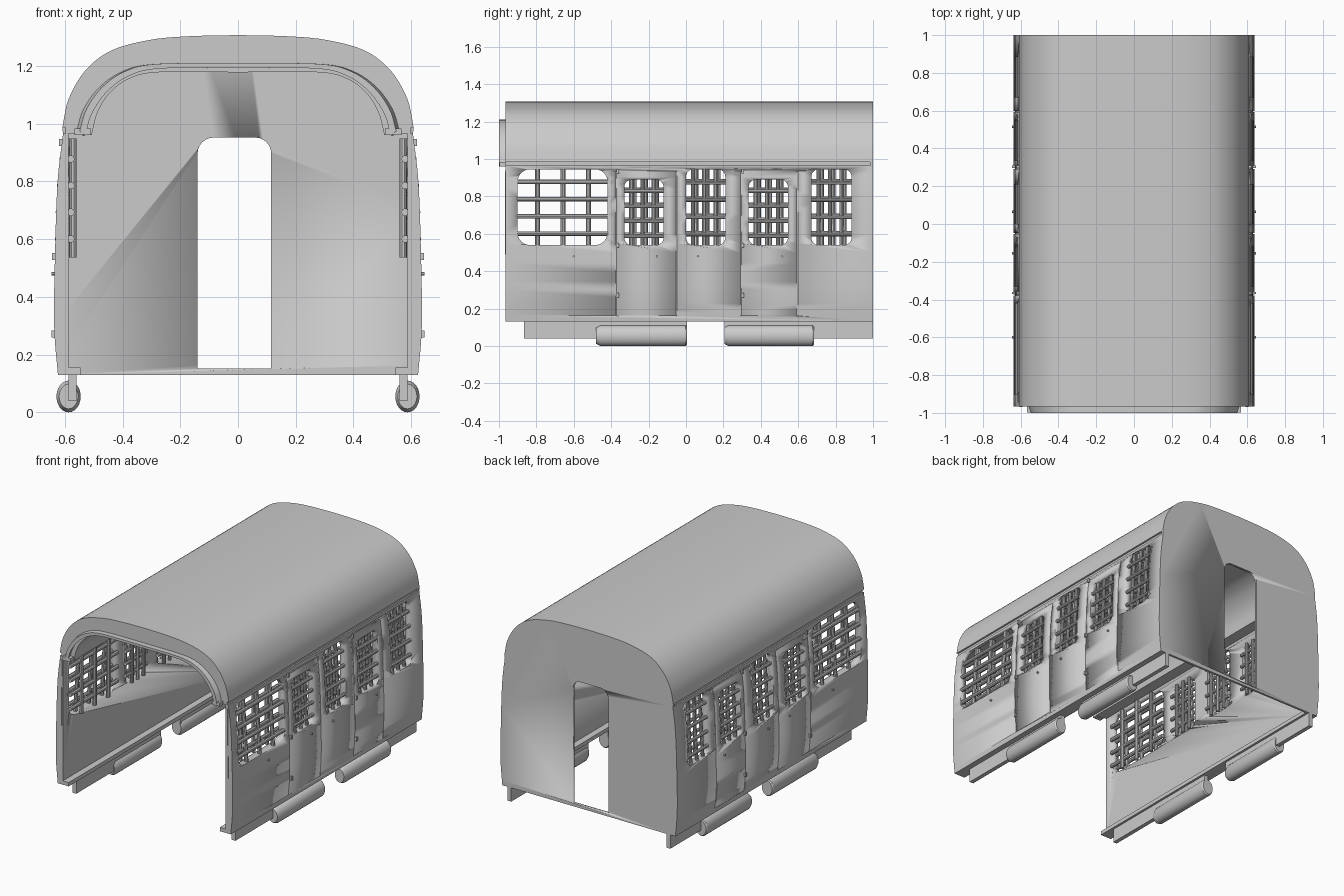
import bpy, bmesh, math
from mathutils import Vector

if "Cube" in bpy.data.objects:
    bpy.data.objects.remove(bpy.data.objects["Cube"])

grey = bpy.data.materials.new("light grey")
grey.diffuse_color = (0.6, 0.6, 0.6, 1)
grey.use_nodes = True
grey.node_tree.nodes["Principled BSDF"].inputs["Base Color"].default_value = grey.diffuse_color


def loft(bm, rings):
    """Skin closed rings of points and cap both ends."""
    vs = [[bm.verts.new(p) for p in r] for r in rings]
    n = len(vs[0])
    for a, b in zip(vs, vs[1:]):
        for i in range(n):
            bm.faces.new((a[i], a[(i + 1) % n], b[(i + 1) % n], b[i]))
    bm.faces.new(vs[0])
    bm.faces.new(vs[-1])


def prism_y(bm, xz, y0, y1):
    loft(bm, [[(x, y, z) for x, z in xz] for y in (y0, y1)])


def prism_x(bm, yz, x0, x1):
    loft(bm, [[(x, y, z) for y, z in yz] for x in (x0, x1)])


def box(bm, x0, x1, y0, y1, z0, z1):
    prism_y(bm, [(x0, z0), (x1, z0), (x1, z1), (x0, z1)], y0, y1)


def tube(bm, a, b, r, n=10):
    a, b = Vector(a), Vector(b)
    q = (b - a).to_track_quat('Z', 'Y')
    ring = [q @ Vector((r * math.cos(2 * math.pi * i / n), r * math.sin(2 * math.pi * i / n), 0))
            for i in range(n)]
    loft(bm, [[a + p for p in ring], [b + p for p in ring]])


def finish(name, bm, mirror=False, cutter=None):
    bmesh.ops.recalc_face_normals(bm, faces=bm.faces)
    me = bpy.data.meshes.new(name)
    bm.to_mesh(me)
    bm.free()
    ob = bpy.data.objects.new(name, me)
    bpy.context.collection.objects.link(ob)
    me.materials.append(grey)
    if cutter:
        m = ob.modifiers.new("openings", 'BOOLEAN')
        m.operation, m.solver, m.object = 'DIFFERENCE', 'EXACT', cutter
    if mirror:
        m = ob.modifiers.new("mirror", 'MIRROR')
        m.use_mirror_merge = False
    return ob


def curve(pts, n=5):
    """Catmull-Rom curve through 2D points."""
    p = [Vector(q) for q in pts]
    p = [2 * p[0] - p[1]] + p + [2 * p[-1] - p[-2]]
    out = []
    for i in range(1, len(p) - 2):
        for k in range(n):
            t = k / n
            a, b, c, d = p[i - 1:i + 3]
            v = 0.5 * (2 * b + (c - a) * t + (2 * a - 5 * b + 4 * c - d) * t * t
                       + (3 * b - a - 3 * c + d) * t ** 3)
            out.append((v.x, v.y))
    return out + [tuple(pts[-1])]


def both(half):
    """Right half running from the centre line down -> symmetric loop."""
    return half + [(-x, z) for x, z in reversed(half) if x > 1e-6]


def rrect(u0, u1, v0, v1, rt, rb, n=6):
    pts = []
    for cu, cv, r, s in ((u1, v1, rt, 0), (u0, v1, rt, 1), (u0, v0, rb, 2), (u1, v0, rb, 3)):
        if r == 0:
            pts.append((cu, cv))
            continue
        cu += -r if s in (0, 3) else r
        cv += -r if s in (0, 1) else r
        pts += [(cu + r * math.cos(math.pi / 2 * (s + k / n)),
                 cv + r * math.sin(math.pi / 2 * (s + k / n))) for k in range(n + 1)]
    return pts


# Section curves (x, z)
ROOF = curve([(0, 1.307), (.17, 1.303), (.307, 1.29), (.44, 1.253), (.53, 1.183), (.587, 1.085), (.609, .985)])
CEIL = curve([(0, 1.178), (.28, 1.178), (.385, 1.152), (.45, 1.1), (.488, 1.035), (.507, .96)])
LIP = curve([(0, 1.21), (.28, 1.207), (.39, 1.182), (.47, 1.127), (.525, 1.05), (.548, .975)])
SIDE = curve([(.606, .966), (.625, .8), (.634, .55), (.637, .3), (.624, .13)])
IN = .587
Y0, Y1 = -.965, .985


def side_x(z):
    for (xa, za), (xb, zb) in zip(SIDE, SIDE[1:]):
        if zb <= z <= za:
            return xa + (xb - xa) * (za - z) / (za - zb)
    return SIDE[0][0]


# Roof with inner ceiling
bm = bmesh.new()
outer = both(ROOF + [(.597, .985), (.597, .966), (.587, .966)])
inner = both(CEIL)
n = len(ROOF) + 3
right = outer[:n] + CEIL[::-1]
left = [(-x, z) for x, z in right[::-1]]
loop = outer[:n] + CEIL[:0:-1] + [CEIL[0]] + [(-x, z) for x, z in CEIL[1:]] \
    + [(-x, z) for x, z in outer[n - 1:0:-1]]
prism_y(bm, loop, Y0, Y1)
finish("roof", bm)

# Front arch lip, narrowing forward, with small feet
bm = bmesh.new()
arch = LIP + [(x * .965, z - .02) for x, z in LIP[:0:-1]] + [(0, 1.19)]
arch = LIP + [(x * .965, z - .016) for x, z in LIP[:0:-1]] + [(0, 1.194)] \
    + [(-x * .965, z - .016) for x, z in LIP[1:]] + [(-x, z) for x, z in LIP[:0:-1]]
loft(bm, [[(x * 1.02, Y0, z) for x, z in arch], [(x, -1, z) for x, z in arch]])
for s in (-1, 1):
    box(bm, s * .51, s * .567, -.998, Y0, .96, .984)
finish("front_arch_lip", bm)

# Window openings (y0, y1, z0, z1) and door seams
WINDOWS = [(-.9, -.42, .54, .945), (-.33, -.12, .54, .89), (0, .21, .54, .945),
           (.335, .545, .54, .89), (.67, .885, .54, .945)]
bm = bmesh.new()
for i, (a, b, c, d) in enumerate(WINDOWS):
    r = .065 if i == 0 else .04
    prism_x(bm, rrect(a, b, c, d, r, r), .5, .75)
for y in (-.375, -.05, .295, .595):
    prism_y(bm, [(x - .008, z) for x, z in SIDE[1:-1]] + [(.75, .15), (.75, .95)], y - .003, y + .003)
cutter = finish("window_cutter", bm)
cutter.hide_render = True
cutter.hide_viewport = False
cutter.display_type = 'WIRE'

# Side walls
bm = bmesh.new()
prism_y(bm, SIDE + [(IN, .13), (IN, .966)], Y0, Y1)
finish("side_wall", bm, True, cutter)

# Back wall with doorway
bm = bmesh.new()
prism_x(bm, rrect(-.14, .115, .152, .952, .055, 0), 0, 1)
for v in bm.verts:  # turn the cutter to run along y
    x, y, z = v.co
    v.co = (y, .8 + x * .4, z)
door_cut = finish("doorway_cutter", bm)
door_cut.hide_render = True
door_cut.display_type = 'WIRE'
bm = bmesh.new()
prism_y(bm, both(ROOF + SIDE), Y1, 1)
finish("back_wall", bm, False, door_cut)

# Window bars: an outer and an inner layer of crossed rods
bm = bmesh.new()
for i, (a, b, c, d) in enumerate(WINDOWS):
    for layer in range(2):
        shift = 0 if i == 0 else (layer - .5) * .018
        dx = lambda z: side_x(z) - .014 if layer == 0 else .576
        r = .013 if i == 0 else .011
        for k in range(3):
            y = a + (b - a) * (.22 + .285 * k) + shift
            tube(bm, (dx(c) - .004, y, c - .004), (dx(d) - .004, y, d + .004), r)
        for k in range(4):
            z = c + (d - c) * (.15 + .228 * k) + shift * .5
            tube(bm, (dx(z) + .003, a - .004, z), (dx(z) + .003, b + .004, z), r)
finish("window_bars", bm, True)

# Door hinges and round catches
bm = bmesh.new()
for y in (-.365, .303):
    for z in (.935, .54, .272):
        x = side_x(z)
        box(bm, x - .01, x + .011, y - .006, y + .006, z - .012, z + .012)
finish("door_hinges", bm, True)
bm = bmesh.new()
for y in (-.6, -.155, .065, .515):
    tube(bm, (.62, y, .48), (.646, y, .48), .006, 8)
finish("wall_catches", bm, True)

# End strip on the front edge of each wall
bm = bmesh.new()
prism_y(bm, [(.607, .49), (.595, .49), (.59, .94), (.602, .94)], Y0 - .004, Y0 + .01)
finish("wall_end_strip", bm, True)

# Inner floor ledge and hanging rails
bm = bmesh.new()
box(bm, .545, .6, Y0, Y1, .13, .155)
finish("floor_ledge", bm, True)
bm = bmesh.new()
for a, b in ((-.865, .005), (.205, 1)):
    box(bm, .56, IN, a, b, .04, .135)
finish("lower_rail", bm, True)

# Underside rollers with chamfered ends
bm = bmesh.new()
for a, b in ((-.48, .005), (.205, .685)):
    rings = []
    for y, s in ((a, .78), (a + .022, 1), (b - .008, 1), (b, .88)):
        rings.append([(.587 + .042 * s * math.cos(t * math.pi / 12), y,
                       .055 + .055 * s * math.sin(t * math.pi / 12)) for t in range(24)])
    loft(bm, rings)
finish("underside_roller", bm, True)

# Smooth curved surfaces, keep edges sharp
for ob in bpy.context.collection.objects:
    ob.select_set(True)
    bpy.context.view_layer.objects.active = ob
bpy.ops.object.shade_smooth_by_angle(angle=math.radians(30))
